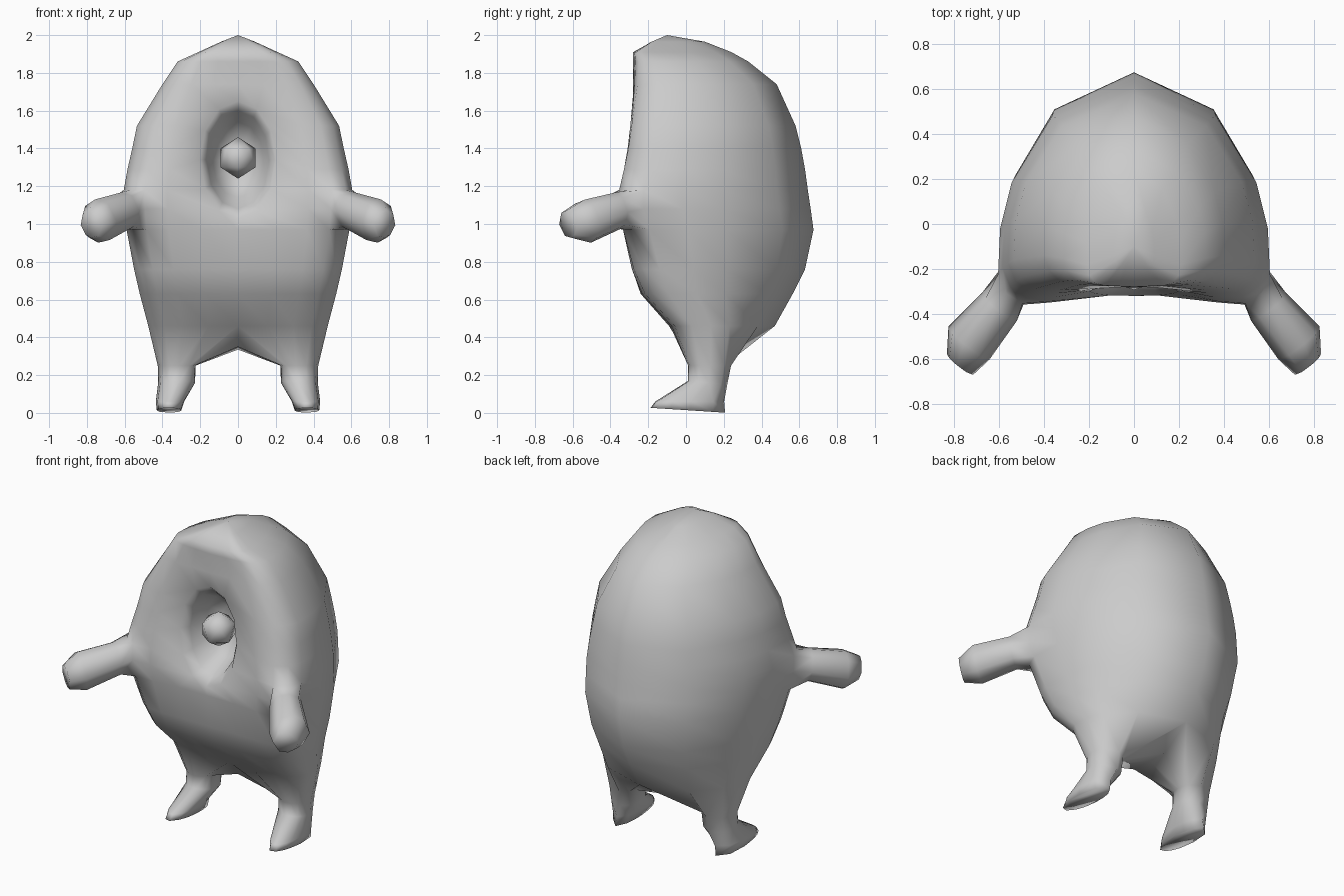
import bpy, bmesh, math
from mathutils import Vector

if "Cube" in bpy.data.objects:
    bpy.data.objects.remove(bpy.data.objects["Cube"])

skin = bpy.data.materials.new("plain grey")
skin.diffuse_color = (0.6, 0.6, 0.6, 1)
skin.use_nodes = True
skin.node_tree.nodes["Principled BSDF"].inputs["Base Color"].default_value = skin.diffuse_color


def finish(bm, name):
    """Turn a bmesh into a smooth shaded object."""
    bmesh.ops.recalc_face_normals(bm, faces=bm.faces)
    me = bpy.data.meshes.new(name)
    bm.to_mesh(me)
    bm.free()
    me.materials.append(skin)
    for p in me.polygons:
        p.use_smooth = True
    ob = bpy.data.objects.new(name, me)
    bpy.context.collection.objects.link(ob)
    return ob


def cut_open(bm, faces):
    """Remove a patch of faces and return its border vertices."""
    inside = set(faces)
    edges = [e for f in faces for e in f.edges
             if sum(lf in inside for lf in e.link_faces) == 1]
    verts = list({v for e in edges for v in e.verts})
    bmesh.ops.delete(bm, geom=faces, context='FACES')
    return verts


def limb(bm, border, rings, side=1, even=False):
    """Grow a tube from a border through elliptical rings (centre, U, V)."""
    rings = [[Vector((side * v[0], v[1], v[2])) for v in r] for r in rings]
    c, u, v = rings[0]

    def angle(p):
        d = p.co - c
        return math.atan2(d.dot(v) / v.length_squared,
                          d.dot(u) / u.length_squared) % math.tau

    loop = sorted(border, key=angle)
    angs = [angle(p) for p in loop]
    n = len(loop)
    if even:  # equal spacing, and the border itself becomes the first ring
        step = math.tau / n
        off = sum(a - i * step for i, a in enumerate(angs)) / n
        angs = [off + i * step for i in range(n)]
        for p, a in zip(loop, angs):
            p.co = c + u * math.cos(a) + v * math.sin(a)
        rings = rings[1:]
    for c, u, v in rings:
        new = [bm.verts.new(c + u * math.cos(a) + v * math.sin(a)) for a in angs]
        for i in range(n):
            j = (i + 1) % n
            bm.faces.new((loop[i], loop[j], new[j], new[i]))
        loop = new
    bm.faces.new(loop)


# Body: D-shaped half section (x share, depth share) lofted down through levels
half = [(0, 0), (.33, 0), (.62, -.01), (.82, -.005), (.94, .05),
        (1, .14), (.985, .34), (.9, .54), (.6, .835), (0, 1)]
# z, half width, front y, back y, front corner shift
levels = [(1.965, .09, -.18, .10, 0), (1.91, .21, -.28, .24, .03),
          (1.86, .32, -.28, .33, .05), (1.74, .40, -.28, .48, .04),
          (1.52, .535, -.29, .58, .01), (1.40, .56, -.30, .61, 0),
          (1.29, .585, -.31, .63, -.02), (1.18, .605, -.315, .645, -.05),
          (1.08, .60, -.32, .66, -.05), (.97, .59, -.315, .675, -.02),
          (.76, .55, -.285, .63, .02), (.63, .52, -.24, .565, .04),
          (.46, .475, -.09, .47, .05)]
section = half + [(-u, t) for u, t in half[-2:0:-1]]
n = len(section)
bm = bmesh.new()
grid = [[bm.verts.new((u * w, yf + (yb - yf) * t + c * u * u * (1 - t), z))
         for u, t in section] for z, w, yf, yb, c in levels]
rows = [[bm.faces.new((a[i], a[(i + 1) % n], b[(i + 1) % n], b[i]))
         for i in range(n)] for a, b in zip(grid, grid[1:])]
top = bm.verts.new((0, -.1, 2.0))
for i in range(n):
    bm.faces.new((grid[0][i], grid[0][(i + 1) % n], top))

# Legs: the underside splits along a crotch line into two tubes with feet
crotch = [bm.verts.new(p) for p in ((0, .0, .35), (0, .14, .345), (0, .28, .335))]
leg = [((.325, .125, .25), (.10, 0, 0), (0, .115, 0)),
       ((.325, .115, .16), (.098, 0, 0), (0, .105, -.01)),
       ((.36, .02, .06), (.075, 0, 0), (0, .185, 0)),
       ((.365, .01, .014), (.065, 0, 0), (0, .20, -.013))]
low = grid[-1]
limb(bm, low[:10] + crotch, leg)
limb(bm, low[9:] + low[:1] + crotch, leg, -1)

# Arms: grown from a two by two patch on each front corner
U, V = Vector((.78, .62, 0)), Vector((.09, -.12, .98))
arm = [(c, U * r, V * r) for c, r in
       (((.60, -.37, 1.07), .10), ((.735, -.53, 1.015), .118),
        ((.775, -.625, 1.0), .075))]
for side, cols in ((1, (3, 4)), (-1, (n - 4, n - 5))):
    patch = [rows[r][k] for r in (7, 8) for k in cols]
    limb(bm, cut_open(bm, patch), arm, side)

# Face hollow: oval bowl pushed into the front
bowl = [((0, y, 1.34), (rx, 0, 0), (0, tilt, rz)) for y, rx, rz, tilt in
        ((-.30, .20, .31, .02), (-.245, .165, .26, .015),
         (-.13, .135, .20, 0), (-.06, .07, .11, 0))]
patch = [rows[r][k] for r in (4, 5, 6, 7) for k in (0, n - 1)]
limb(bm, cut_open(bm, patch), bowl, even=True)
finish(bm, "body")

# Ball sitting inside the hollow
bm = bmesh.new()
bmesh.ops.create_icosphere(bm, subdivisions=1, radius=.11)
ball = finish(bm, "face_ball")
ball.location = (0, -.195, 1.35)
ball.rotation_euler = (0, 0, math.pi / 2)
